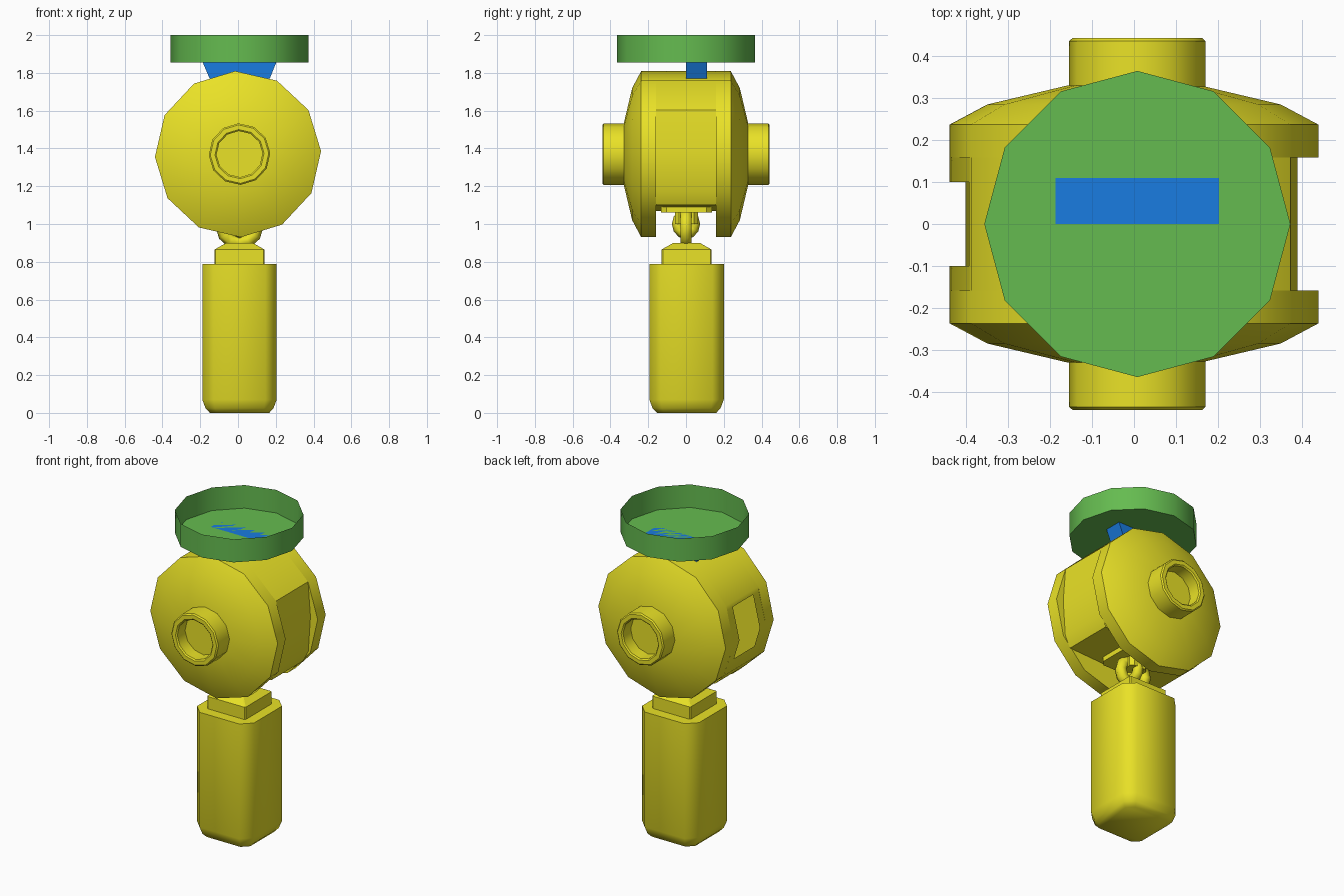
import bpy, bmesh, math
from math import sin, cos, pi, radians

if "Cube" in bpy.data.objects:
    bpy.data.objects.remove(bpy.data.objects["Cube"])


def material(name, color):
    m = bpy.data.materials.new(name)
    m.diffuse_color = color
    m.use_nodes = True
    m.node_tree.nodes["Principled BSDF"].inputs["Base Color"].default_value = m.diffuse_color
    return m


YELLOW = material("yellow", (0.82, 0.76, 0.02, 1))
GREEN = material("green", (0.13, 0.5, 0.08, 1))
BLUE = material("blue", (0.01, 0.2, 0.75, 1))


def build(name, rings, mat, closed_ends=(True, True), loop=False, skip=(), angle=40):
    """Skin a list of equal-length rings; skip holds (ring, segment) gaps."""
    bm = bmesh.new()
    vs = [[bm.verts.new(p) for p in r] for r in rings]
    n = len(vs[0])
    for i in range(len(vs) if loop else len(vs) - 1):
        a, b = vs[i], vs[(i + 1) % len(vs)]
        for j in range(n):
            if (i, j) not in skip:
                k = (j + 1) % n
                bm.faces.new((a[j], a[k], b[k], b[j]))
    if not loop and closed_ends[0]:
        bm.faces.new(vs[0])
    if not loop and closed_ends[1]:
        bm.faces.new(vs[-1])
    bmesh.ops.recalc_face_normals(bm, faces=bm.faces[:])
    me = bpy.data.meshes.new(name)
    bm.to_mesh(me)
    bm.free()
    me.shade_smooth()
    me.set_sharp_from_angle(angle=radians(angle))
    me.materials.append(mat)
    ob = bpy.data.objects.new(name, me)
    bpy.context.collection.objects.link(ob)
    return ob


CZ = 1.37


def ring_y(r, y, cx=0.0, n=12, rot=2):
    """Polygon ring about the sideways axle of the drum."""
    t = radians(rot)
    return [(cx + r * cos(t + 2 * pi * i / n), y, CZ + r * sin(t + 2 * pi * i / n)) for i in range(n)]


def ring_z(r, z, n=12):
    return [(0.008 + r * cos(2 * pi * i / n), r * sin(2 * pi * i / n), z) for i in range(n)]


def ring_square(h, c, z):
    """Square cross-section with chamfered corners."""
    a = h - c
    pts = [(h, -a), (h, a), (a, h), (-a, h), (-h, a), (-h, -a), (-a, -h), (a, -h)]
    return [(x + 0.008, y + 0.003, z) for x, y in pts]


def torus(name, rx, rz, minor, cz, plane, n=12, m=6):
    rings = []
    for i in range(n):
        u = 2 * pi * i / n
        r = []
        for j in range(m):
            v = 2 * pi * j / m
            a = (rx + minor * cos(v)) * cos(u)
            z = cz + (rz + minor * cos(v)) * sin(u)
            d = minor * sin(v)
            r.append((a + 0.008, d, z) if plane == "xz" else (d + 0.008, a, z))
        rings.append(r)
    return build(name, rings, YELLOW, loop=True, angle=65)


# handle and its square collar
build("handle", [ring_square(0.157, 0.04, 0), ring_square(0.18, 0.05, 0.025),
                 ring_square(0.197, 0.06, 0.07), ring_square(0.197, 0.06, 0.788)], YELLOW, angle=50)
build("handle_collar", [ring_square(0.132, 0.006, 0.78), ring_square(0.132, 0.006, 0.865),
                        ring_square(0.07, 0.006, 0.9)], YELLOW, angle=20)

# links joining the handle and the drum
torus("shackle_link", 0.09, 0.08, 0.035, 0.98, "xz")
torus("cross_link", 0.045, 0.05, 0.03, 1.0, "yz")
build("link_post", [ring_square(0.06, 0.02, 1.0), ring_square(0.06, 0.02, 1.085)], YELLOW)
build("link_plate", [ring_square(0.135, 0.03, 1.06), ring_square(0.135, 0.03, 1.09)], YELLOW)

# drum sides and recessed hubs, front and back
for side, s in (("front", -1), ("back", 1)):
    build(f"drum_side_{side}", [ring_y(r, s * y) for r, y in
          ((0.44, 0.158), (0.44, 0.237), (0.35, 0.285), (0.16, 0.33))], YELLOW)
    build(f"hub_{side}", [ring_y(r, s * y, 0.008) for r, y in
          ((0.163, 0.31), (0.163, 0.436), (0.155, 0.443), (0.13, 0.443), (0.122, 0.436), (0.122, 0.36))], YELLOW)

# middle band: flat bottom, recessed right side, window on the left side
corner = [(x, z) for x, _, z in ring_y(0.44, 0)]
outline = corner[1:6] + [(-0.393, 1.55), corner[6], (-0.402, 1.23), corner[7],
                         (-0.31, 1.07), (0.34, 1.10), (0.375, 1.17), (0.39, 1.39)]
build("drum_band", [[(x, y, z) for x, z in outline] for y in (-0.158, -0.1, 0.1, 0.158)],
      YELLOW, (False, False), skip={(1, 5), (1, 6)})

# bracket holding the dish
wedge = [(-0.15, 1.77), (0.168, 1.77), (0.203, 1.856), (-0.187, 1.856)]
build("dish_bracket", [[(x, y, z) for x, z in wedge] for y in (0.0, 0.11)], BLUE, angle=20)

# open dish with thin wall
build("dish", [ring_z(0.365, 2.0), ring_z(0.365, 1.856)], GREEN, (False, True))
